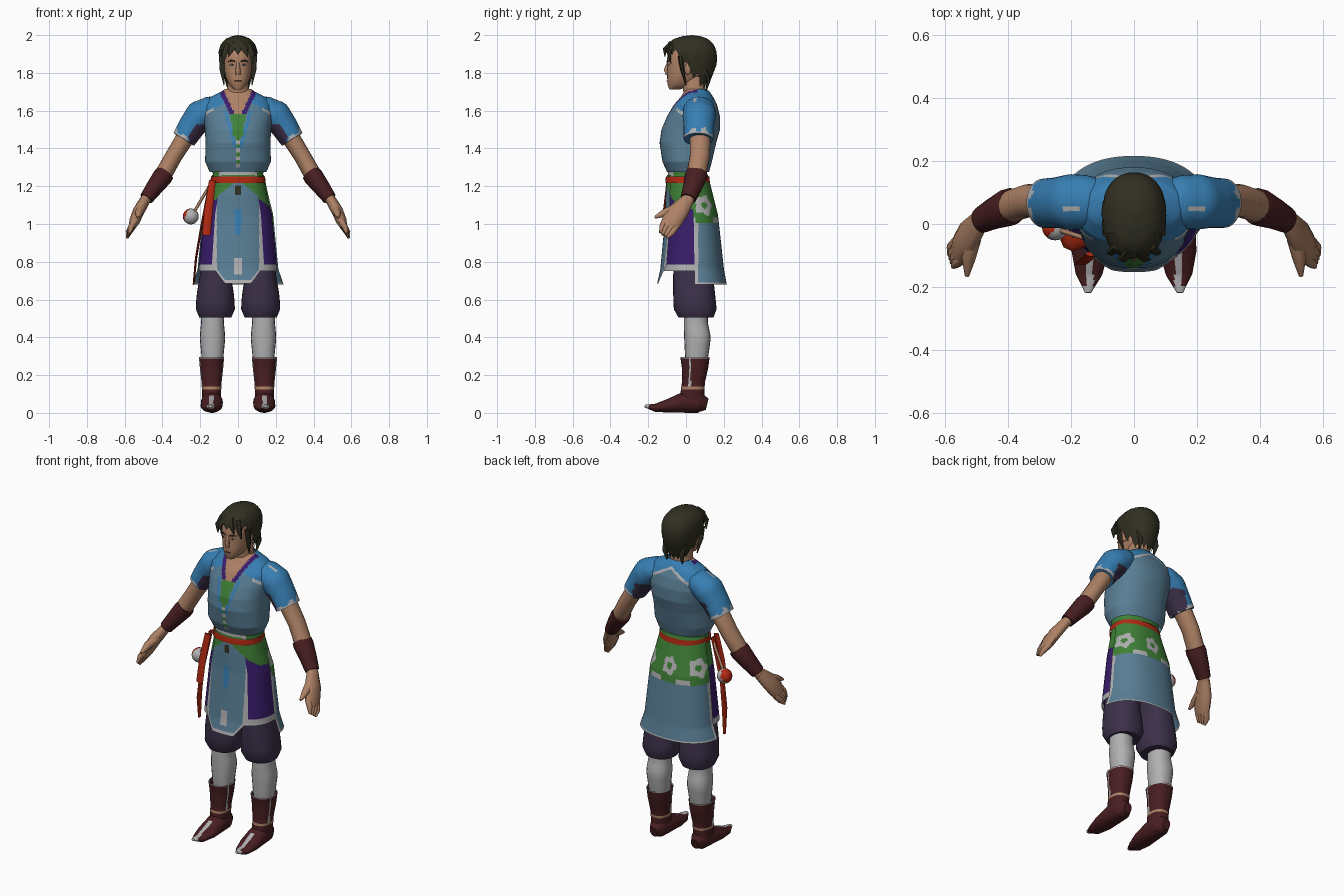
import bpy, bmesh, math
from mathutils import Vector

if "Cube" in bpy.data.objects:
    bpy.data.objects.remove(bpy.data.objects["Cube"])

# Palette
COLOURS = {
    "tunic_blue": (.1, .21, .3), "sleeve_blue": (.038, .21, .45),
    "skin": (.42, .22, .13), "hair_dark": (.031, .029, .016),
    "maroon_leather": (.065, .013, .015), "violet": (.042, .012, .15),
    "plum_cloth": (.045, .03, .068), "sash_green": (.05, .22, .038),
    "red": (.44, .022, .006), "pale_grey": (.44, .44, .45)}
MATS = {}
for label, rgb in COLOURS.items():
    mat = bpy.data.materials.new(label)
    mat.use_nodes = True
    mat.diffuse_color = (*rgb, 1)
    shader = mat.node_tree.nodes["Principled BSDF"]
    shader.inputs["Base Color"].default_value = (*rgb, 1)
    shader.inputs["Roughness"].default_value = .8
    MATS[label] = mat
(BLUE, SLEEVE, SKIN, HAIR, LEATHER, VIOLET, PLUM, GREEN, RED, GREY) = COLOURS


def finish(name, bm, paint, angle=50):
    """Turn a bmesh into an object; paint is a colour or a rule on face centre and normal."""
    bm.normal_update()
    me = bpy.data.meshes.new(name)
    slots = []
    for f in bm.faces:
        col = paint(f.calc_center_median(), f.normal) if callable(paint) else paint
        if col not in slots:
            slots.append(col)
            me.materials.append(MATS[col])
        f.material_index = slots.index(col)
    bm.to_mesh(me)
    bm.free()
    ob = bpy.data.objects.new(name, me)
    bpy.context.collection.objects.link(ob)
    bpy.ops.object.select_all(action='DESELECT')
    ob.select_set(True)
    bpy.context.view_layer.objects.active = ob
    bpy.ops.object.shade_smooth_by_angle(angle=math.radians(angle))


def section(prof, z):
    for lo, hi in zip(prof, prof[1:]):
        if z <= hi[0]:
            k = max(0, (z - lo[0]) / (hi[0] - lo[0]))
            return [p + (q - p) * k for p, q in zip(lo, hi)]
    return prof[-1]


def shell(name, prof, paint, cx=0, start=-180, end=180, n=32, rows=12,
          hem=None, power=.88, ease=False, cap=False, angle=50):
    """Upright lofted shell; profile rows are height, half width, front y, back y."""
    bm, grid = bmesh.new(), []
    top = prof[-1][0]
    for r in range(rows + 1):
        t = math.sin(r / rows * math.pi / 2) if ease else r / rows
        row = []
        for i in range(n + 1):
            a = math.radians(start + (end - start) * i / n)
            low = hem(a) if hem else prof[0][0]
            z = low + (top - low) * t
            _, rx, yf, yb = section(prof, z)
            c, s = (math.copysign(abs(v) ** power, v) for v in (math.cos(a), math.sin(a)))
            row.append(bm.verts.new((cx + rx * c, (yf + yb) / 2 + (yb - yf) / 2 * s, z)))
        grid.append(row)
    for lo, hi in zip(grid, grid[1:]):
        for i in range(n):
            bm.faces.new((lo[i], lo[i + 1], hi[i + 1], hi[i]))
    bmesh.ops.remove_doubles(bm, verts=bm.verts, dist=.0002)
    if cap:
        bmesh.ops.holes_fill(bm, edges=bm.edges, sides=0)
        bmesh.ops.recalc_face_normals(bm, faces=bm.faces)
    finish(name, bm, paint, angle)


def tube(name, pts, paint, ref=(0, 1, 0), n=12, side=1, sub=1):
    """Tube through points x, y, z, radius along ref, radius across."""
    pts = [(side * p[0], *p[1:], p[-1])[:5] for p in pts]
    fine = [[p + (q - p) * k / sub for p, q in zip(a, b)]
            for a, b in zip(pts, pts[1:]) for k in range(sub)] + [pts[-1]]
    bm, rings = bmesh.new(), []
    for i, p in enumerate(fine):
        t = Vector(fine[min(i + 1, len(fine) - 1)][:3]) - Vector(fine[max(i - 1, 0)][:3])
        t.normalize()
        u = Vector(ref) - t * t.dot(Vector(ref))
        u.normalize()
        v = t.cross(u)
        turns = [2 * math.pi * k / n for k in range(n)]
        rings.append([bm.verts.new(Vector(p[:3]) + u * p[3] * math.cos(a) + v * p[4] * math.sin(a))
                      for a in turns])
    for lo, hi in zip(rings, rings[1:]):
        for k in range(n):
            bm.faces.new((lo[k], lo[k - n + 1], hi[k - n + 1], hi[k]))
    bm.faces.new(rings[0][::-1])
    bm.faces.new(rings[-1])
    finish(name, bm, paint)


def ball(name, loc, size, paint):
    bm = bmesh.new()
    bmesh.ops.create_uvsphere(bm, u_segments=20, v_segments=14, radius=1)
    for v in bm.verts:
        v.co = Vector(a * b for a, b in zip(v.co, size)) + Vector(loc)
    finish(name, bm, paint)


# Tunic body with collar, lacing and shoulder yoke
def tunic_paint(c, nrm):
    x = abs(c.x)
    if c.y < .06:
        v = (c.z - 1.545) * .47
        if c.z > 1.585 and x < v + .026:
            return SKIN if x < v else VIOLET
        if 1.46 < c.z < 1.585 and x < .024 + (c.z - 1.46) * .13:
            return GREEN
        if 1.4 < c.z < 1.6 and abs(x - .012 - (c.z - 1.4) * .28) < .008:
            return SLEEVE
        if 1.3 < c.z < 1.46 and x < .007:
            return GREEN if c.z % .04 < .02 else GREY
    edge = c.z - (1.68 - .55 * x)
    if abs(edge) < .008 and (c.y > .08 or x > .13):
        return GREY
    return SLEEVE if edge > 0 else BLUE


shell("tunic", [(1.275, .15, -.1, .122), (1.33, .174, -.125, .137), (1.43, .172, -.14, .16),
                (1.5, .175, -.13, .18), (1.57, .185, -.10, .18), (1.63, .182, -.065, .165),
                (1.67, .15, -.03, .145), (1.70, .09, -.01, .125), (1.715, .068, 0, .11)],
      tunic_paint, n=144, rows=90)

# Skirt layers
SKIRT = [(.68, .214, -.148, .21), (.76, .208, -.13, .195), (1.05, .18, -.103, .163),
         (1.15, .155, -.102, .138), (1.26, .132, -.095, .11), (1.3, .14, -.095, .112)]


def flowers(c):
    step = math.radians(33)
    a = math.atan2(c.y - .03, c.x) - math.pi / 2
    arc = ((a + step) % (2 * step) - step * 2) * .16 + step * .16
    d = math.hypot(arc, c.z - 1.1)
    petal = .05 + .007 * math.cos(5 * math.atan2(c.z - 1.1, arc))
    return GREY if .018 < d < petal or c.z < 1.035 and abs(arc) > .05 else GREEN


def side_paint(c, nrm):
    if c.z < .785:
        return GREY
    if c.z > 1.235:
        return GREY if c.y < 0 and abs(c.x) < .1 else GREEN
    if c.z > 1.23 - .85 * abs(c.x) and c.y < .06:
        return GREEN
    return VIOLET if c.z < 1.04 or c.y < .06 else flowers(c)


def front_hem(x):
    return .685 + max(0, x - .07) * 1.3


def front_paint(c, nrm):
    x = abs(c.x)
    if c.z > 1.235 - .8 * x:
        return GREEN
    if x < .014 and 1.15 < c.z < 1.2:
        return HAIR
    if x < .018 and .73 < c.z < .82 or x > .112 or c.z < front_hem(x) + .022:
        return GREY
    return SLEEVE if x < .016 and .94 < c.z < 1.08 else BLUE


def back_paint(c, nrm):
    if c.z > 1.01:
        return flowers(c)
    return GREY if c.z < .69 or c.y < .065 else BLUE


def grow(prof, d, flare=0):
    return [(z, rx + d + (flare if z < .7 else 0), yf - d, yb + d) for z, rx, yf, yb in prof if z < 1.27]


shell("skirt_sides", SKIRT, side_paint, n=108, rows=60, hem=lambda a: .75)
shell("skirt_front_panel", grow(SKIRT, .006), front_paint, start=-128, end=-52, n=56, rows=60,
      hem=lambda a: front_hem(.22 * abs(math.cos(a)) ** .88))
shell("skirt_back_panel", grow(SKIRT, .006, .022), back_paint, start=3, end=177, n=100, rows=64)
shell("belt", [(1.218, .146, -.109, .127), (1.235, .145, -.109, .125), (1.252, .143, -.106, .123)],
      RED, rows=2)

# Hanging ribbons and the ball charm on the right hip
tube("front_ribbon", [(-.135, -.095, 1.23, .008, .018), (-.155, -.115, 1.08, .006, .022),
                      (-.168, -.125, .94, .005, .022)], RED, n=8)
tube("side_ribbon", [(-.145, -.05, 1.23, .018, .008), (-.195, -.065, .98, .022, .006),
                     (-.222, -.05, .82, .025, .006), (-.235, -.03, .68, .012, .005)], RED, n=8)
tube("charm_cord", [(-.14, -.05, 1.22, .008), (-.235, -.02, 1.06, .008)], SKIN, n=8)
ball("charm_ball", (-.25, -.01, 1.04), (.042, .042, .042),
     lambda c, nrm: RED if nrm.dot(Vector((-1, .35, .5))) > .5 else GREY)

# Head, neck and face
shell("neck", [(1.6, .075, -.015, .11), (1.69, .062, -.012, .105), (1.78, .052, -.03, .1)], SKIN, n=20, rows=4)
shell("head", [(1.713, .022, -.088, -.03), (1.73, .042, -.096, .02), (1.77, .064, -.1, .07),
               (1.82, .074, -.098, .1), (1.88, .077, -.1, .12), (1.94, .068, -.08, .11),
               (1.965, .04, -.04, .08)], SKIN, cap=True)
tube("nose", [(0, -.093, 1.86, .006, .007), (0, -.105, 1.815, .012, .013), (0, -.1, 1.79, .007, .012)], SKIN)
ball("mouth", (0, -.0985, 1.757), (.02, .004, .003), LEATHER)
for side, tag in ((1, "left"), (-1, "right")):
    ball(tag + "_eye", (side * .032, -.0925, 1.843), (.013, .005, .004), GREY)
    ball(tag + "_iris", (side * .031, -.096, 1.843), (.005, .003, .004), HAIR)
    tube(tag + "_brow", [(.013, -.1, 1.86, .003), (.035, -.096, 1.866, .004), (.052, -.08, 1.86, .002)],
         HAIR, ref=(0, 0, 1), n=6, side=side)
    ball(tag + "_ear", (side * .075, .01, 1.82), (.012, .018, .03), SKIN)


# Hair cap with a ragged hem, plus loose locks
def hair_hem(a):
    s = math.sin(a)
    low = 1.72 if s > .3 else 1.77 if s > -.1 else 1.83 if s > -.4 else 1.895
    return low + .028 * abs(math.sin(8 * a))


shell("hair_cap", [(1.72, .05, -.03, .112), (1.78, .08, -.06, .138), (1.85, .095, -.1, .164),
                   (1.91, .104, -.112, .163), (1.95, .092, -.1, .148), (1.98, .066, -.065, .118),
                   (1.995, .03, -.015, .075), (2.0, .001, .029, .031)],
      HAIR, n=48, rows=14, hem=hair_hem, ease=True, angle=35)
LOCKS = [((.012, -.08, 1.955), (.035, -.112, 1.925), (.052, -.112, 1.885)),
         ((.05, -.07, 1.95), (.072, -.09, 1.9), (.078, -.08, 1.85)),
         ((.083, -.03, 1.89), (.084, -.02, 1.82), (.074, .0, 1.735)),
         ((.06, .1, 1.82), (.055, .12, 1.76), (.05, .105, 1.7))]
for side, tag in ((1, "left"), (-1, "right")):
    for k, path in enumerate(LOCKS):
        sizes = ((.014, .02), (.011, .016), (.002, .003))
        tube(f"{tag}_hair_lock_{k}", [p + s for p, s in zip(path, sizes)], HAIR,
             ref=(.01, 1, 0), n=6, side=side)


# Limbs, built once per side
def sleeve_paint(c, nrm):
    x = abs(c.x)
    if x * .68 - c.z * .73 > -.872 + .012 * math.cos(nrm.y * 9):
        return GREY
    if nrm.z > .5 and abs(c.y - .05) < .012 and .18 < x < .225:
        return GREY
    return PLUM if nrm.z < -.15 and x < .26 and c.z < 1.53 else SLEEVE


def boot_paint(c, nrm):
    if c.z > .288 or abs(c.y - .02) < .006 and c.z > .14:
        return GREY
    return SKIN if .125 < c.z < .137 else LEATHER


def shoe_paint(c, nrm):
    rib = abs(abs(c.x) - .14) < .011 and c.y < -.06 and nrm.z > 0
    return GREY if rib or c.y < -.2 else LEATHER


for side, tag in ((1, "left"), (-1, "right")):
    tube(tag + "_sleeve", [(.1, .07, 1.61, .07, .06), (.15, .07, 1.605, .085, .07),
                           (.2, .07, 1.575, .088, .08), (.245, .068, 1.515, .08, .072),
                           (.287, .066, 1.448, .078, .064)], sleeve_paint, n=36, side=side, sub=8)
    tube(tag + "_arm", [(.22, .07, 1.54, .055), (.29, .075, 1.44, .055, .048), (.34, .073, 1.36, .053, .045),
                        (.385, .058, 1.28, .052, .046), (.44, .035, 1.2, .04, .038),
                        (.495, .006, 1.12, .032, .026)], SKIN, n=16, side=side)
    tube(tag + "_wristband", [(.385, .058, 1.27, .058, .05), (.4, .052, 1.25, .06, .053),
                              (.445, .033, 1.19, .05, .045), (.485, .012, 1.135, .042, .037)],
         LEATHER, n=16, side=side)
    tube(tag + "_palm", [(.49, .01, 1.13, .035, .028), (.525, -.038, 1.07, .055, .031),
                         (.548, -.075, 1.015, .055, .028), (.562, -.095, .98, .042, .018)], SKIN, side=side)
    tube(tag + "_thumb", [(.51, -.045, 1.085, .026), (.525, -.11, 1.06, .022), (.53, -.165, 1.035, .007)],
         SKIN, ref=(0, 0, 1), n=8, side=side)
    across = Vector((.25, .8, -.55))
    for k in range(4):
        off = across * (k - 1.5) * .021
        path = [(Vector(p) + off * w, r) for p, w, r in (((.55, -.08, 1.005), 1.1, .018),
                ((.572, -.1, .97), 1, .016), ((.58, -.118, .94), .7, .007))]
        tube(f"{tag}_finger_{k}", [(*p, r) for p, r in path], SKIN, n=8, side=side)
    shell(tag + "_shorts", [(.505, .085, -.04, .145), (.52, .105, -.063, .165), (.62, .1, -.068, .155),
                            (.74, .08, -.068, .142), (.95, .05, -.05, .12)],
          PLUM, cx=side * .12, rows=10, cap=True)
    shell(tag + "_stocking", [(.22, .05, .005, .1), (.3, .058, -.005, .118), (.4, .068, -.01, .132),
                              (.48, .06, -.012, .115), (.56, .065, -.01, .12)], GREY, cx=side * .135, n=20)
    shell(tag + "_boot_shaft", [(.05, .05, -.03, .1), (.1, .05, -.03, .097), (.16, .053, -.022, .1),
                                (.24, .062, -.022, .118), (.295, .067, -.03, .125)], boot_paint,
          cx=side * .14, n=48, rows=36)
    tube(tag + "_shoe", [(.137, .112, .045, .03, .025), (.137, .07, .055, .055, .05),
                         (.138, -.01, .055, .055, .058), (.14, -.09, .038, .037, .058),
                         (.143, -.16, .027, .022, .042), (.146, -.218, .036, .007, .01)],
         shoe_paint, ref=(0, 0, 1), n=28, side=side, sub=6)
